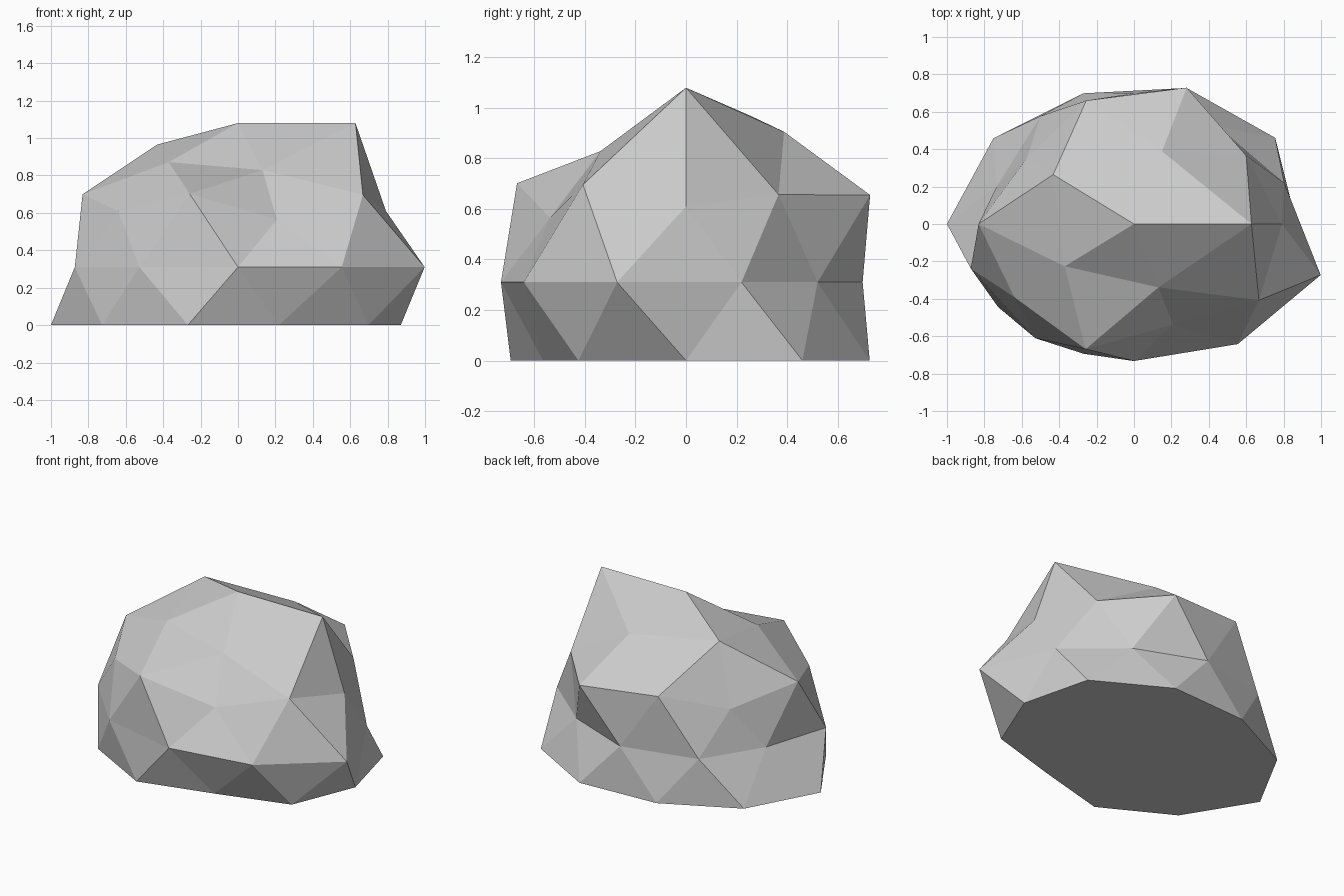
import bpy, bmesh, math

if "Cube" in bpy.data.objects:
    bpy.data.objects.remove(bpy.data.objects["Cube"])

SCALE = (1.32, 1.11, 1.0)   # stretch of the boulder
LIFT = 0.31                 # height of the equator above ground

# Radial swell of each ring of the sphere: unit height -> {first angle, step, factors}
RINGS = {
    0.851: (0, 72, [0.905, 0.70, 0.77, 0.66, 0.61]),
    0.526: (36, 72, [0.66, 0.735, 0.74, 0.745, 0.735]),
    0.447: (0, 72, [0.67, 0.772, 0.60, 0.67, 0.57]),
    0.0: (18, 36, [0.64, 0.58, 0.63, 0.643, 0.585, 0.695, 0.68, 0.66, 0.715, 0.795]),
    -0.447: (36, 72, [0.79, 0.74, 0.847, 0.735, 0.73]),
    -0.526: (0, 72, [0.775, 0.81, 0.827, 0.80, 0.63]),
}


def swell(co):
    """Radial factor for a point on the unit sphere."""
    for height, (start, step, factors) in RINGS.items():
        if abs(co.z - height) < 0.02:
            angle = math.degrees(math.atan2(co.y, co.x))
            return factors[round((angle - start) / step) % len(factors)]
    return 0.77


# Boulder: faceted sphere, swollen unevenly and pressed flat on the ground
bm = bmesh.new()
bmesh.ops.create_icosphere(bm, subdivisions=2, radius=1.0)
for v in bm.verts:
    f = swell(v.co)
    x, y, z = (c * s * f for c, s in zip(v.co, SCALE))
    v.co = (x, y, max(0.0, z + LIFT))
bmesh.ops.recalc_face_normals(bm, faces=bm.faces)

mesh = bpy.data.meshes.new("boulder")
bm.to_mesh(mesh)
bm.free()
boulder = bpy.data.objects.new("boulder", mesh)
bpy.context.collection.objects.link(boulder)

# Stone colour
stone = bpy.data.materials.new("stone grey")
stone.diffuse_color = (0.6, 0.6, 0.6, 1.0)
stone.use_nodes = True
stone.node_tree.nodes["Principled BSDF"].inputs["Base Color"].default_value = stone.diffuse_color
mesh.materials.append(stone)
